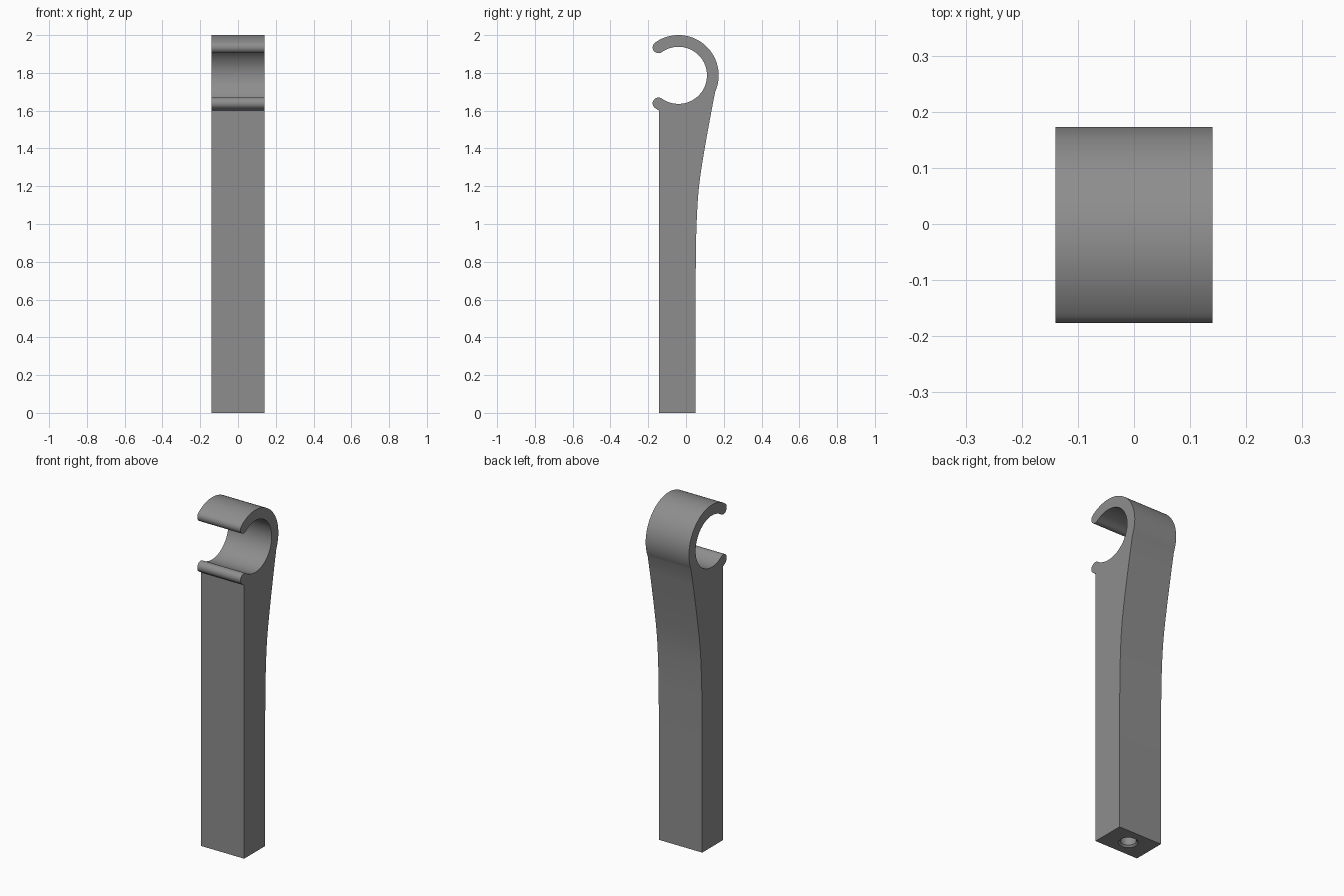
import bpy, bmesh, math

if "Cube" in bpy.data.objects:
    bpy.data.objects.remove(bpy.data.objects["Cube"])

HALF_W = 0.14            # half width along x
CY, CZ = -0.04, 1.787    # centre of the clip ring
R_OUT, R_IN = 0.213, 0.151
FRONT, BACK = -0.143, 0.05
GAP = math.radians(125.5)   # angle of the lip ends, measured from +y

grey = bpy.data.materials.new("grey")
grey.diffuse_color = (0.27, 0.27, 0.27, 1)
grey.use_nodes = True
grey.node_tree.nodes["Principled BSDF"].inputs["Base Color"].default_value = grey.diffuse_color


def arc(cy, cz, r, a0, a1, n):
    return [(cy + r * math.cos(a0 + (a1 - a0) * i / n),
             cz + r * math.sin(a0 + (a1 - a0) * i / n)) for i in range(n + 1)]


def lip(angle, start, end):
    """Rounded end of the ring band."""
    mid, r = (R_OUT + R_IN) / 2, (R_OUT - R_IN) / 2
    return arc(CY + mid * math.cos(angle), CZ + mid * math.sin(angle), r, start, end, 14)[1:-1]


def catmull(pts, n):
    """Smooth curve through the given points."""
    p = [pts[0]] + pts + [pts[-1]]
    out = []
    for i in range(1, len(p) - 2):
        for k in range(n):
            t = k / n
            out.append(tuple(0.5 * (2 * b + (c - a) * t + (2 * a - 5 * b + 4 * c - d) * t * t
                                    + (3 * b - a - 3 * c + d) * t ** 3)
                             for a, b, c, d in zip(p[i - 1], p[i], p[i + 1], p[i + 2])))
    return out + [pts[-1]]


# Side profile in (y, z): post, flared back, ring and lips
join = math.asin((1.70 - CZ) / R_OUT)
under = -math.acos((FRONT - CY) / R_OUT)
profile = [(FRONT, 0), (BACK, 0)]
profile += catmull([(BACK, 0.55), (0.052, 0.8), (0.056, 1.0), (0.069, 1.2),
                    (0.099, 1.4), (0.135, 1.6)], 5)
profile += arc(CY, CZ, R_OUT, join, GAP, 56)
profile += lip(GAP, GAP, GAP + math.pi)
profile += arc(CY, CZ, R_IN, GAP, -GAP, 64)
profile += lip(-GAP, -GAP + math.pi, -GAP + 2 * math.pi)
profile += arc(CY, CZ, R_OUT, -GAP, under, 4)

bm = bmesh.new()
face = bm.faces.new([bm.verts.new((-HALF_W, y, z)) for y, z in profile])
ext = bmesh.ops.extrude_face_region(bm, geom=[face])
bmesh.ops.translate(bm, vec=(2 * HALF_W, 0, 0),
                    verts=[v for v in ext["geom"] if isinstance(v, bmesh.types.BMVert)])
bmesh.ops.recalc_face_normals(bm, faces=bm.faces)
mesh = bpy.data.meshes.new("clip_post")
bm.to_mesh(mesh)
bm.free()
post = bpy.data.objects.new("clip_post", mesh)
bpy.context.collection.objects.link(post)
mesh.materials.append(grey)

# Chamfered mounting hole in the foot
bm = bmesh.new()
rings = [[bm.verts.new((r * math.cos(a), (FRONT + BACK) / 2 + r * math.sin(a), z))
          for a in (2 * math.pi * i / 32 for i in range(32))]
         for r, z in ((0.062, -0.01), (0.042, 0.01), (0.042, 0.4))]
for lo, hi in zip(rings, rings[1:]):
    for i in range(32):
        j = (i + 1) % 32
        bm.faces.new((lo[i], lo[j], hi[j], hi[i]))
bm.faces.new(rings[0][::-1])
bm.faces.new(rings[-1])
hole_mesh = bpy.data.meshes.new("hole_cutter")
bm.to_mesh(hole_mesh)
bm.free()
hole_mesh.materials.append(grey)
cutter = bpy.data.objects.new("hole_cutter", hole_mesh)
bpy.context.collection.objects.link(cutter)
cutter.hide_render = True

bpy.context.view_layer.objects.active = post
post.select_set(True)
cut = post.modifiers.new("foot_hole", "BOOLEAN")
cut.operation = "DIFFERENCE"
cut.solver = "EXACT"
cut.object = cutter
bpy.ops.object.modifier_apply(modifier=cut.name)
bpy.data.objects.remove(cutter)
bpy.ops.object.shade_smooth_by_angle(angle=math.radians(30))
